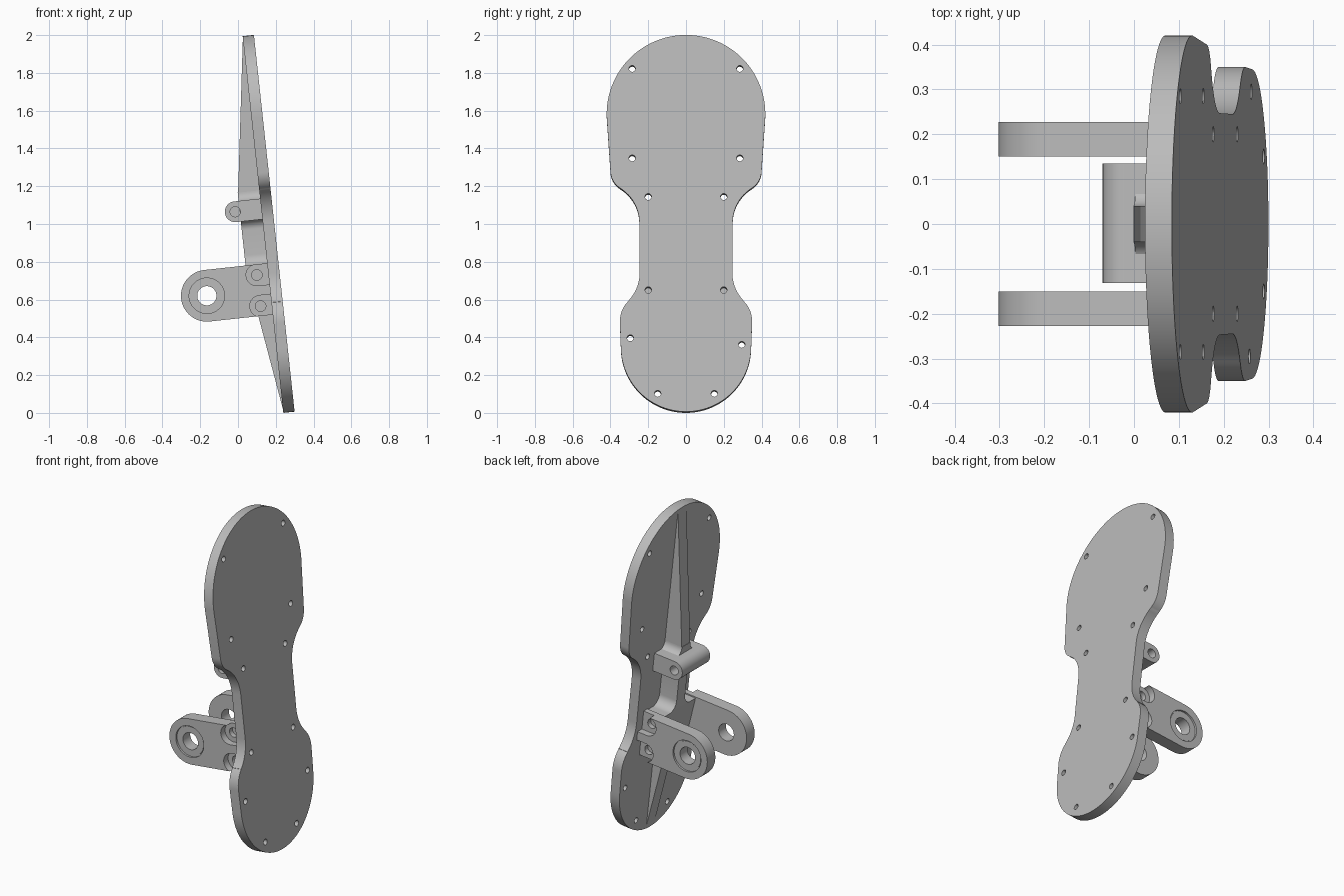
import bpy, bmesh, math
from mathutils import Matrix, Vector

if "Cube" in bpy.data.objects:
    bpy.data.objects.remove(bpy.data.objects["Cube"])

# Local frame: n = plate normal (back face at 0), y = sideways, s = up along the plate
TILT = math.atan2(0.1074, 0.9942)
FRAME = Matrix.Translation((0.24, 0, 0)) @ Matrix.Rotation(-TILT, 4, 'Y')

metal = bpy.data.materials.new("grey_metal")
metal.diffuse_color = (0.5, 0.5, 0.5, 1)
metal.use_nodes = True
metal.node_tree.nodes["Principled BSDF"].inputs["Base Color"].default_value = metal.diffuse_color


def arc(cx, cy, r, a0, a1, n=12):
    return [(cx + r * math.cos(math.radians(a0 + (a1 - a0) * i / n)),
             cy + r * math.sin(math.radians(a0 + (a1 - a0) * i / n))) for i in range(n + 1)]


def mirrored(half):
    return half + [(-y, s) for y, s in reversed(half) if abs(y) > 1e-5]


def prism(name, pts, lo, hi, along):
    """Extrude an outline: along 'n' uses (y, s) points, along 'y' uses (n, s) points."""
    place = (lambda p, d: (d, p[0], p[1])) if along == 'n' else (lambda p, d: (p[0], d, p[1]))
    bm = bmesh.new()
    a = [bm.verts.new(place(p, lo)) for p in pts]
    b = [bm.verts.new(place(p, hi)) for p in pts]
    bm.faces.new(a)
    bm.faces.new(b[::-1])
    for i in range(len(pts)):
        j = (i + 1) % len(pts)
        bm.faces.new((a[i], b[i], b[j], a[j]))
    bmesh.ops.recalc_face_normals(bm, faces=bm.faces)
    me = bpy.data.meshes.new(name)
    bm.to_mesh(me)
    bm.free()
    me.materials.append(metal)
    ob = bpy.data.objects.new(name, me)
    ob.matrix_world = FRAME
    bpy.context.collection.objects.link(ob)
    return ob


def disc(cx, cy, r, lo, hi, along, n=32):
    return prism("cutter", arc(cx, cy, r, 0, 360, n)[:-1], lo, hi, along)


def cut(ob, cutters):
    for c in cutters:
        c.hide_render = True
        m = ob.modifiers.new("cut", 'BOOLEAN')
        m.object, m.operation, m.solver = c, 'DIFFERENCE', 'EXACT'
    bpy.context.view_layer.update()
    me = bpy.data.meshes.new_from_object(ob.evaluated_get(bpy.context.evaluated_depsgraph_get()))
    ob.modifiers.clear()
    ob.data = me
    for c in cutters:
        bpy.data.objects.remove(c)


def smooth(ob):
    bpy.ops.object.select_all(action='DESELECT')
    ob.select_set(True)
    bpy.context.view_layer.objects.active = ob
    bpy.ops.object.shade_smooth_by_angle(angle=math.radians(30))


# Foot plate: round top, narrow waist, smaller round heel
half = (arc(0, 1.58, 0.42, 90, -2, 28) + arc(0.29, 1.28, 0.11, -4, -58)
        + arc(0.462, 1.004, 0.215, 122, 180) + arc(0.465, 0.74, 0.22, 180, 224.3)
        + arc(0.20, 0.48, 0.15, 44.3, -3) + arc(0, 0.345, 0.345, -1, -90, 24))
plate = prism("foot_plate", mirrored([(y, s * 1.003) for y, s in half]), 0, 0.06, 'n')
holes = [(y * k, s) for y, s in ((0.285, 1.825), (0.285, 1.35), (0.2, 1.145),
                                 (0.2, 0.65), (0.15, 0.10)) for k in (-1, 1)]
holes += [(-0.295, 0.395), (0.295, 0.36)]
cut(plate, [disc(y, s * 1.003 - 0.004, 0.017, -0.1, 0.1, 'n', 20) for y, s in holes])

# Tapered stiffening ribs on the back of the plate
W = 0.04
upper = prism("upper_rib", [(0.01, 1.995), (0, 1.995), (-0.115, 1.17), (-0.115, 1.08), (0.01, 1.08)],
              -W, W, 'y')
lower = prism("lower_rib", [(0.01, 0.02), (0, 0.02), (-0.082, 0.56), (0.01, 0.56)], -W, W, 'y')

# Central web: mounting block between the arms, flared into the rib and the hinge
web_half = ([(0.152, 0.53), (0.152, 0.79)] + arc(W + 0.06, 0.85, 0.06, 270, 180)
            + arc(W + 0.05, 0.985, 0.05, 180, 90) + [(W + 0.05, 1.135)]
            + arc(W + 0.05, 1.185, 0.05, 270, 180))
web = prism("mounting_block", mirrored(web_half), -0.115, 0.005, 'n')
# slope the back of the block towards the lower rib
cut(web, [prism("cutter", [(-0.2, 0.5), (-0.075, 0.5), (-0.116, 0.80), (-0.2, 0.80)], -0.3, 0.3, 'y')])

# Hinge barrel with a blind hole in each end
hn, hs, hr = -0.139, 1.086, 0.055
hinge = prism("hinge_barrel", arc(hn, hs, hr, 90, 270, 20) + [(0.005, hs - hr), (0.005, hs + hr)],
              -0.132, 0.135, 'y')
cut(hinge, [disc(hn, hs, 0.027, 0.06, 0.2, 'y'), disc(hn, hs, 0.027, -0.2, -0.06, 'y')])

# Pair of pivot arms with a bearing seat and two bolt pockets each
an, as_, ar = -0.336, 0.66, 0.137
bolts = ((-0.061, 0.741), (-0.059, 0.575))
for side, label in ((1, "left"), (-1, "right")):
    def span(a, b):
        return tuple(sorted((a * side, b * side)))
    arm = prism("pivot_arm_" + label, arc(an, as_, ar, 90, 270, 32)
                + [(0.003, as_ - ar), (0.003, as_ + ar)], *span(0.15, 0.227), 'y')
    cutters = [disc(an, as_, 0.051, *span(0.1, 0.3), 'y'),
               disc(an, as_, 0.094, *span(0.215, 0.3), 'y', 40)]
    for n, s in bolts:
        r = 0.057
        cutters.append(prism("cutter", arc(n, s, r, 90, 270, 20) + [(0.05, s - r), (0.05, s + r)],
                             *span(0.185, 0.3), 'y'))
        cutters.append(disc(n, s, 0.028, *span(0.155, 0.3), 'y'))
    cut(arm, cutters)
    # bearing ring inside the seat
    ring = disc(an, as_, 0.088, *span(0.19, 0.220), 'y', 40)
    ring.name = "bearing_ring_" + label
    cut(ring, [disc(an, as_, 0.051, *span(0.1, 0.3), 'y')])

for ob in list(bpy.context.scene.objects):
    smooth(ob)
